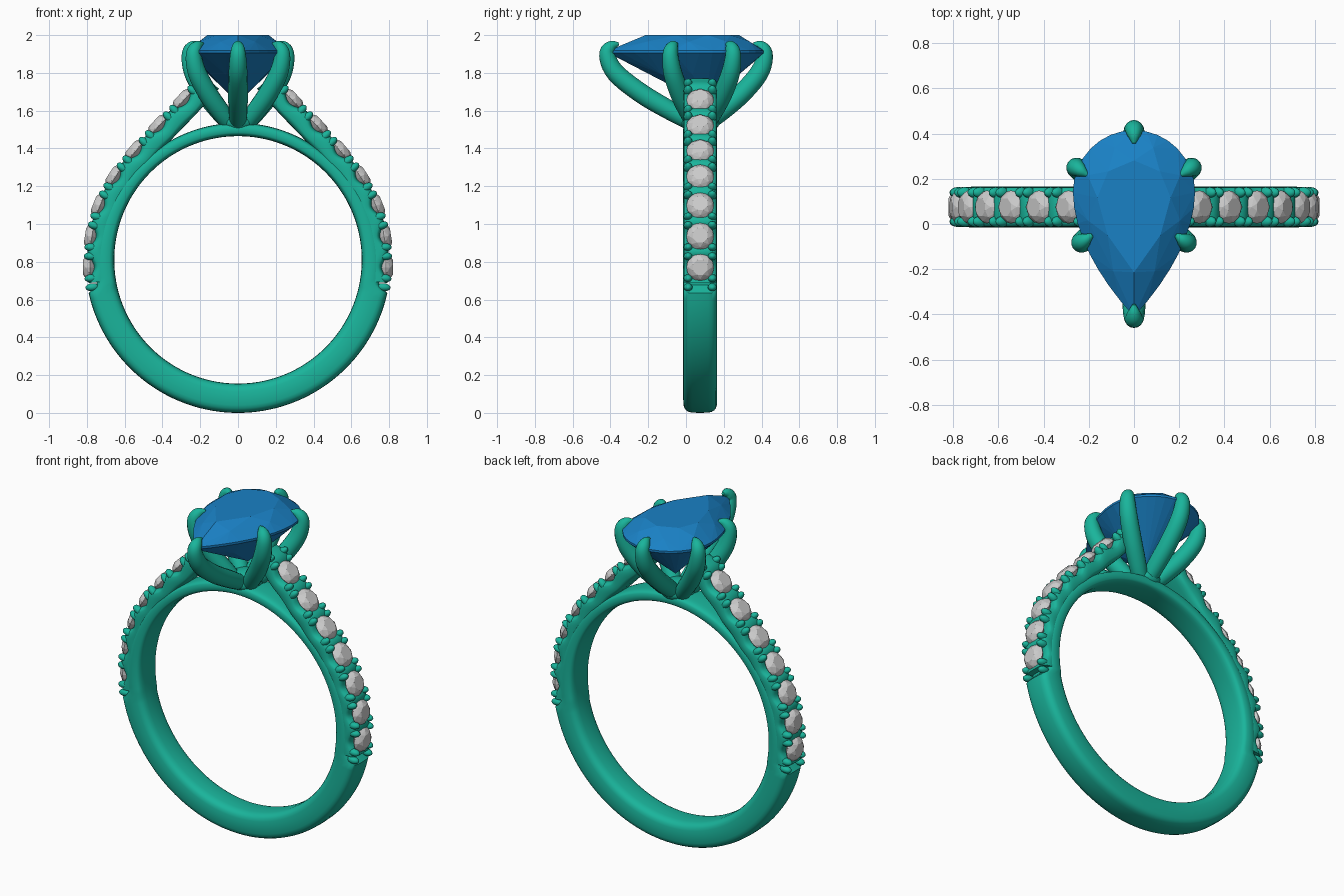
import bpy, bmesh, math
from mathutils import Vector, Matrix

if "Cube" in bpy.data.objects:
    bpy.data.objects.remove(bpy.data.objects["Cube"])

YC = 0.075            # band centre in y
RC, RI = 0.81, 0.655  # finger hole centre height and radius


def material(name, rgb):
    m = bpy.data.materials.new(name)
    m.diffuse_color = (*rgb, 1)
    m.use_nodes = True
    m.node_tree.nodes["Principled BSDF"].inputs["Base Color"].default_value = m.diffuse_color
    return m


GREEN = material("green_metal", (0.01, 0.46, 0.33))
BLUE = material("blue_stone", (0.01, 0.22, 0.56))


def finish(bm, name, mat=None, smooth=True, mirror=False):
    bmesh.ops.recalc_face_normals(bm, faces=bm.faces)
    me = bpy.data.meshes.new(name)
    bm.to_mesh(me)
    bm.free()
    ob = bpy.data.objects.new(name, me)
    bpy.context.collection.objects.link(ob)
    if mat:
        me.materials.append(mat)
    if smooth:
        bpy.ops.object.select_all(action='DESELECT')
        ob.select_set(True)
        bpy.context.view_layer.objects.active = ob
        bpy.ops.object.shade_smooth_by_angle(angle=math.radians(45))
    if mirror:
        ob.modifiers.new("mirror", 'MIRROR')
    return ob


def loft(bm, rings, closed=False):
    vs = [[bm.verts.new(p) for p in r] for r in rings]
    n = len(vs[0])
    pairs = list(zip(vs, vs[1:])) + ([(vs[-1], vs[0])] if closed else [])
    for a, b in pairs:
        for i in range(n):
            bm.faces.new((a[i], a[(i + 1) % n], b[(i + 1) % n], b[i]))
    if not closed:
        bm.faces.new(vs[0])
        bm.faces.new(vs[-1])


def spline(pts, u):
    """Catmull-Rom through pts, u in 0..len-1"""
    pts = [Vector(p) for p in pts]
    pts = [2 * pts[0] - pts[1]] + pts + [2 * pts[-1] - pts[-2]]
    i = min(int(u), len(pts) - 4)
    t = u - i
    a, b, c, d = pts[i:i + 4]
    return 0.5 * (2 * b + (c - a) * t + (2 * a - 5 * b + 4 * c - d) * t * t
                  + (3 * b - a - 3 * c + d) * t ** 3)


def band_section(outer, inner, width, n=24):
    """Rounded rectangle between two points, spread along y"""
    mid, half = (outer + inner) / 2, (outer - inner) / 2
    out = []
    for k in range(n):
        c, s = math.cos(k * math.tau / n), math.sin(k * math.tau / n)
        e = 0.55
        out.append(mid + half * math.copysign(abs(c) ** e, c)
                   + Vector((0, width / 2, 0)) * math.copysign(abs(s) ** e, s))
    return out


def hull(bm, pts):
    vs = [bm.verts.new(p) for p in pts]
    r = bmesh.ops.convex_hull(bm, input=vs)
    junk = [v for v in vs if v.is_valid and not v.link_faces]
    bmesh.ops.delete(bm, geom=junk, context='VERTS')


# Full band: thick below, thinner bridge above
bm = bmesh.new()
rings = []
N = 144
for i in range(N):
    a = -math.pi + i * math.tau / N          # 0 = bottom
    d = Vector((math.sin(a), 0, -math.cos(a)))
    f = max(0, (abs(a) - math.radians(79)) / math.radians(101))
    th = 0.155 if f == 0 else 0.105 - 0.035 * min(1, f * 1.6)
    c = Vector((0, YC, RC))
    rings.append(band_section(c + d * (RI + th), c + d * RI, 0.18))
loft(bm, rings, True)
finish(bm, "band", GREEN)

# Shoulder path follows the tops of the small stones (x, z)
PATH = [(0.805, 0.60), (0.82, 0.77), (0.81, 0.94), (0.765, 1.11), (0.68, 1.27),
        (0.57, 1.41), (0.445, 1.545), (0.315, 1.68), (0.19, 1.82)]


def frame(u):
    p = spline(PATH, u)
    t = (spline(PATH, min(u + 0.02, 8)) - spline(PATH, u - 0.02)).normalized()
    return (Vector((p.x, YC, p.y)), Vector((t.x, 0, t.y)), Vector((t.y, 0, -t.x)))


# Scalloped shoulders
bm = bmesh.new()
rings = []
for i in range(91):
    u = 0.5 + 7.4 * i / 90
    p, t, n = frame(u)
    drop = 0.04 + 0.018 * math.cos(u * math.tau)
    rings.append(band_section(p - n * drop, p - n * 0.135, 0.175))
loft(bm, rings)
finish(bm, "shoulders", GREEN, mirror=True)

# Split prongs between the small stones
bm = bmesh.new()
for g in range(8):
    p, t, n = frame(g + 0.5)
    for sy in (-1, 1):
        for st in (-1, 1):
            pos = p - n * 0.04 + t * 0.024 * st + Vector((0, 0.064 * sy, 0))
            m = Matrix((t * 0.021, Vector((0, 0.024, 0)), n * 0.036)).transposed()
            m = Matrix.Translation(pos) @ m.to_4x4()
            bmesh.ops.create_uvsphere(bm, u_segments=12, v_segments=8, radius=1, matrix=m)
finish(bm, "small_prongs", GREEN, mirror=True)

# Small round stones
bm = bmesh.new()
for g in range(1, 8):
    p, t, n = frame(g)
    y = Vector((0, 1, 0))
    pts = [p - n * 0.10]
    for count, r, dz, off in ((8, 0.042, 0, 0.5), (8, 0.062, -0.014, 0), (16, 0.073, -0.032, 0),
                              (16, 0.073, -0.037, 0)):
        for k in range(count):
            a = (k + off) * math.tau / count
            pts.append(p + n * dz + (t * math.cos(a) + y * math.sin(a)) * r)
    hull(bm, pts)
finish(bm, "small_stones", smooth=False, mirror=True)


# Pear-shaped centre stone
def pear(v):
    """v in 0..1 around the outline, 0 at the point"""
    s = 1 if v <= 0.5 else -1
    w = 2 * v if v <= 0.5 else 2 - 2 * v
    if w < 0.5:
        t = 1 - w / 0.5
        return Vector((s * 0.27 * (1 - t ** 1.85), 0.14 - 0.55 * t, 0))
    a = (w - 0.5) * math.pi
    return Vector((s * 0.27 * math.cos(a), 0.14 + 0.275 * math.sin(a), 0))


bm = bmesh.new()
hub = Vector((0, 0.08, 0))
pts = [Vector((0, 0.10, 1.64))]
for count, sc, z, off in ((8, 0.60, 2.0, 0), (8, 0.82, 1.965, 0.5), (32, 1, 1.918, 0),
                          (32, 1, 1.905, 0), (8, 0.58, 1.79, 0.5)):
    for k in range(count):
        q = hub + (pear((k + off) / count) - hub) * sc
        pts.append(Vector((q.x, q.y, z)))
hull(bm, pts)
finish(bm, "centre_stone", BLUE, smooth=False)

# Six claws rising from the bridge: (fraction outwards, inset, height, radius)
CLAW = [(0, 0, 1.53, 0.042), (0.25, 0, 1.595, 0.05), (0.6, 0, 1.69, 0.052), (0.9, 0, 1.80, 0.05),
        (1, 0, 1.895, 0.042), (1, 0.022, 1.94, 0.031), (1, 0.062, 1.955, 0.008)]
bm = bmesh.new()
for tx, ty, bx, by in ((0, -0.418, 0, 0.04), (0, 0.418, 0, 0.11),
                       (0.257, 0.25, 0.045, 0.11), (-0.257, 0.25, -0.045, 0.11),
                       (0.235, -0.083, 0.045, 0.045), (-0.235, -0.083, -0.045, 0.045)):
    base, tip = Vector((bx, by, 0)), Vector((tx, ty, 0))
    d = (tip - base).normalized()
    side = Vector((-d.y, d.x, 0))
    path = []
    for f, inset, z, r in CLAW:
        q = base.lerp(tip, f) - d * inset
        path.append((q.x, q.y, z, r))
    rings = []
    for i in range(31):
        u = 6 * i / 30
        q = spline(path, u)
        t = (spline(path, min(u + 0.05, 6)) - spline(path, max(u - 0.05, 0))).to_3d().normalized()
        nrm = t.cross(side)
        rings.append([q.to_3d() + (side * math.cos(a) + nrm * math.sin(a)) * q[3]
                      for a in (k * math.tau / 16 for k in range(16))])
    loft(bm, rings)
finish(bm, "claws", GREEN)

# Hub where the claws meet the bridge
bm = bmesh.new()
m = Matrix.Translation((0, YC, 1.54)) @ Matrix.Diagonal((0.10, 0.105, 0.06, 1))
bmesh.ops.create_uvsphere(bm, u_segments=24, v_segments=12, radius=1, matrix=m)
finish(bm, "claw_hub", GREEN)
